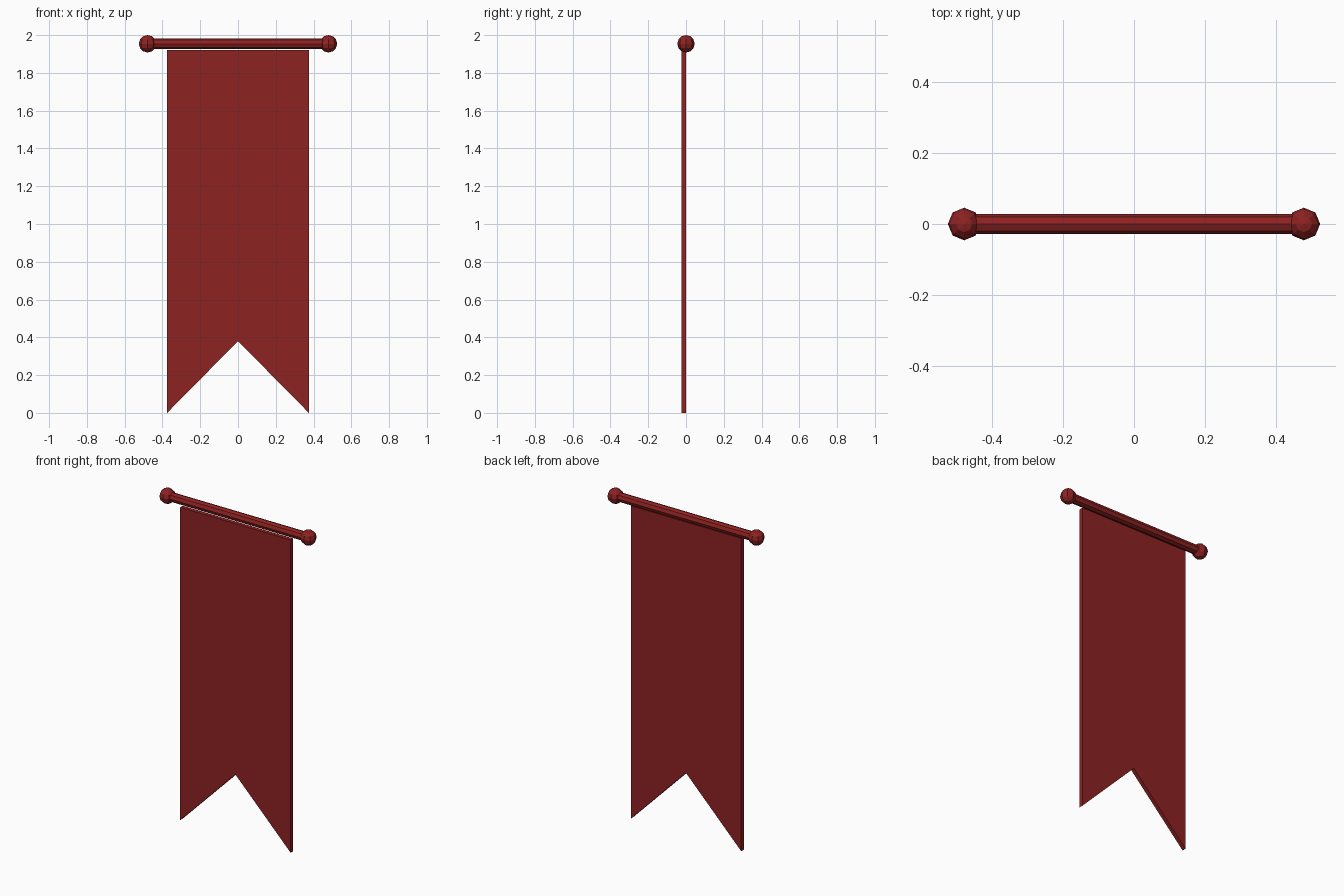
import bpy, bmesh
from math import pi

if "Cube" in bpy.data.objects:
    bpy.data.objects.remove(bpy.data.objects["Cube"])

red = bpy.data.materials.new("red_cloth")
red.diffuse_color = (0.27, 0.016, 0.016, 1)
red.use_nodes = True
red.node_tree.nodes["Principled BSDF"].inputs["Base Color"].default_value = red.diffuse_color

ROD_Z = 1.954


def finish(name):
    obj = bpy.context.object
    obj.name = name
    obj.data.materials.append(red)


# Horizontal eight-sided rod
bpy.ops.mesh.primitive_cylinder_add(vertices=8, radius=0.028, depth=0.96,
                                    location=(0, 0, ROD_Z), rotation=(0, pi / 2, 0))
finish("rod")

# Faceted ball at each rod end
for side, name in ((-1, "left_finial"), (1, "right_finial")):
    bpy.ops.mesh.primitive_uv_sphere_add(segments=8, ring_count=6, radius=0.046,
                                         location=(side * 0.479, 0, ROD_Z))
    finish(name)

# Swallow-tailed cloth: outline in x/z, extruded to the front
outline = [(-0.375, 1.92), (-0.375, 0), (0, 0.38), (0.375, 0), (0.375, 1.92)]
bm = bmesh.new()
face = bm.faces.new([bm.verts.new((x, 0, z)) for x, z in outline])
ext = bmesh.ops.extrude_face_region(bm, geom=[face])
moved = [g for g in ext["geom"] if isinstance(g, bmesh.types.BMVert)]
bmesh.ops.translate(bm, vec=(0, -0.025, 0), verts=moved)
bmesh.ops.recalc_face_normals(bm, faces=bm.faces)
mesh = bpy.data.meshes.new("cloth")
bm.to_mesh(mesh)
bm.free()
mesh.materials.append(red)
bpy.context.collection.objects.link(bpy.data.objects.new("cloth", mesh))
